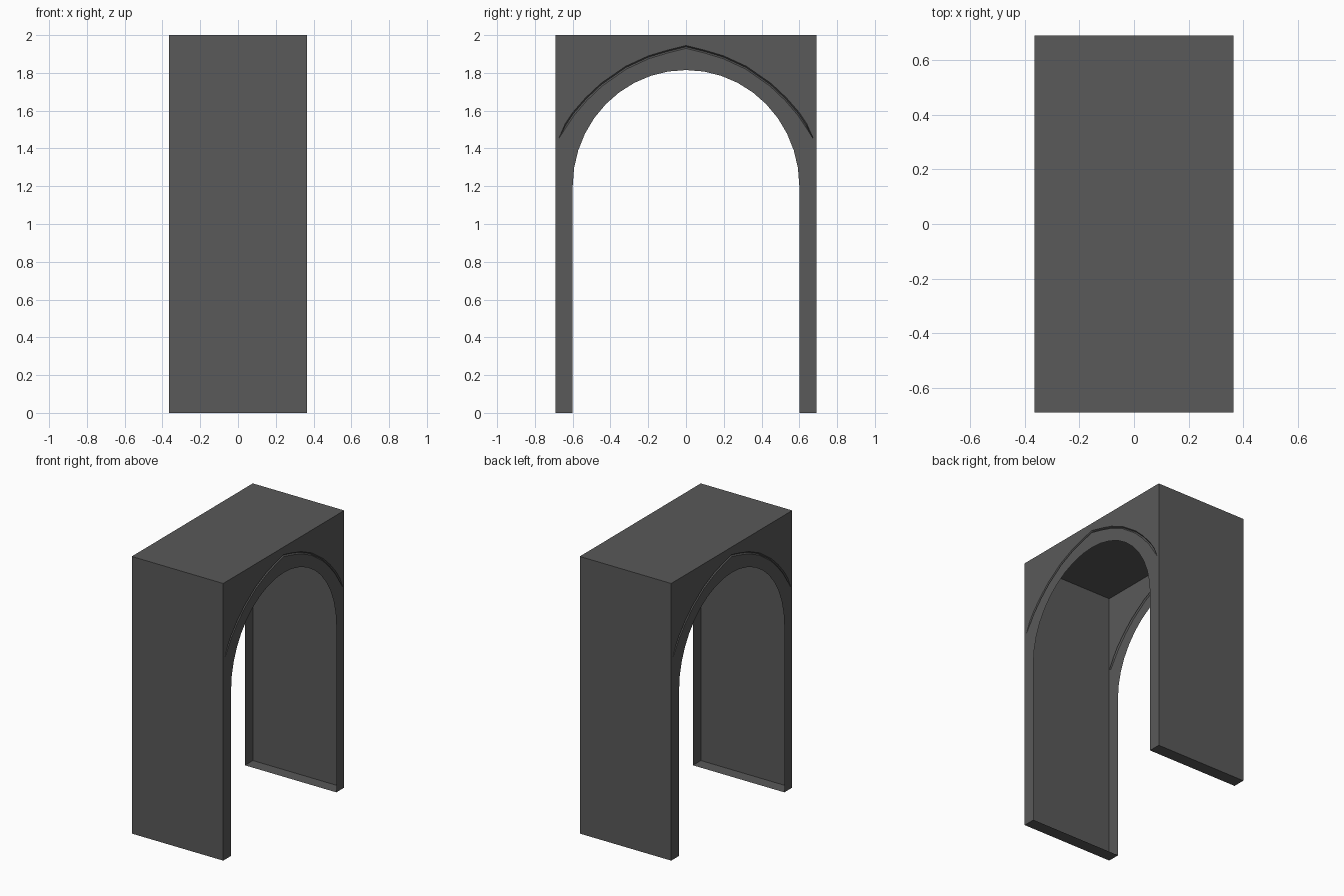
import bpy
import bmesh
import math
from mathutils import Vector

cube = bpy.data.objects.get("Cube")
if cube:
    bpy.data.objects.remove(cube, do_unlink=True)

# One dark grey stone colour
stone = bpy.data.materials.new("dark_grey_stone")
stone.use_nodes = True
color = (0.1, 0.1, 0.1, 1)
stone.diffuse_color = color
stone.node_tree.nodes["Principled BSDF"].inputs["Base Color"].default_value = color

HX, HY, TOP = 0.365, 0.69, 2.0   # half depth, half width, height
SPAN, SPRING, RISE = 0.6, 1.2, 0.615
GROOVE_DEPTH = 0.01


def sheet(name, faces, outward):
    """Thin sheet from polygons, facing the given direction."""
    bm = bmesh.new()
    for points in faces:
        bm.faces.new([bm.verts.new(p) for p in points])
    bmesh.ops.remove_doubles(bm, verts=bm.verts, dist=0.0001)
    bm.normal_update()
    for face in bm.faces:
        if face.normal.dot(Vector(outward)) < 0:
            face.normal_flip()
    mesh = bpy.data.meshes.new(name)
    bm.to_mesh(mesh)
    bm.free()
    mesh.materials.append(stone)
    obj = bpy.data.objects.new(name, mesh)
    bpy.context.collection.objects.link(obj)
    return obj


def mirrored(half):
    """Extend a crown-to-side curve to run from one side to the other."""
    return [(-y, z) for y, z in reversed(half[1:])] + half


# Opening curve and the carved groove above it
steps = 10
opening = mirrored([(SPAN * math.sin(i / steps * math.pi / 2),
                     SPRING + RISE * math.cos(i / steps * math.pi / 2))
                    for i in range(steps + 1)])
crown = [(0, 1.945), (0.1, 1.92), (0.2, 1.89), (0.32, 1.835), (0.45, 1.745),
         (0.53, 1.67), (0.6, 1.59), (0.64, 1.53), (0.675, 1.45)]
upper = mirrored(crown)


def lowered(amount):
    """Groove line moved toward the opening, meeting the rim at both tips."""
    last = len(crown) - 1
    half = [(y - amount * 0.8 * y, z - amount) if i < last else (y, z)
            for i, (y, z) in enumerate(crown)]
    return mirrored(half)


valley, lower = lowered(0.007), lowered(0.015)
tip = crown[-1][1]

# Arched walls: surround, spandrel and V-shaped groove
for label, side in (("left", 1), ("right", -1)):
    def place(points, depth=0.0):
        return [(side * (HX - depth), y, z) for y, z in points]

    surround = ([(-HY, 0), (-SPAN, 0)] + opening + [(SPAN, 0), (HY, 0), (HY, tip)]
                + lower[::-1] + [(-HY, tip)])
    spandrel = [(-HY, tip)] + upper + [(HY, tip), (HY, TOP), (-HY, TOP)]
    faces = [place(surround), place(spandrel)]
    for rim in (lower, upper):
        a, b = place(rim), place(valley, GROOVE_DEPTH)
        for i in range(len(a) - 1):
            faces.append([a[i], a[i + 1], b[i + 1], b[i]])
    sheet(label + "_arched_wall", faces, (side, 0, 0))


def flat_rect(y0, y1, z):
    return [(-HX, y0, z), (HX, y0, z), (HX, y1, z), (-HX, y1, z)]


# Solid walls and the floor strips at their feet
for label, side in (("front", -1), ("back", 1)):
    y = side * HY
    sheet(label + "_wall", [[(-HX, y, 0), (HX, y, 0), (HX, y, TOP), (-HX, y, TOP)]],
          (0, side, 0))
    sheet(label + "_floor_strip", [flat_rect(side * SPAN, y, 0)], (0, 0, -1))

# Flat roof
sheet("roof", [flat_rect(-HY, HY, TOP)], (0, 0, 1))
